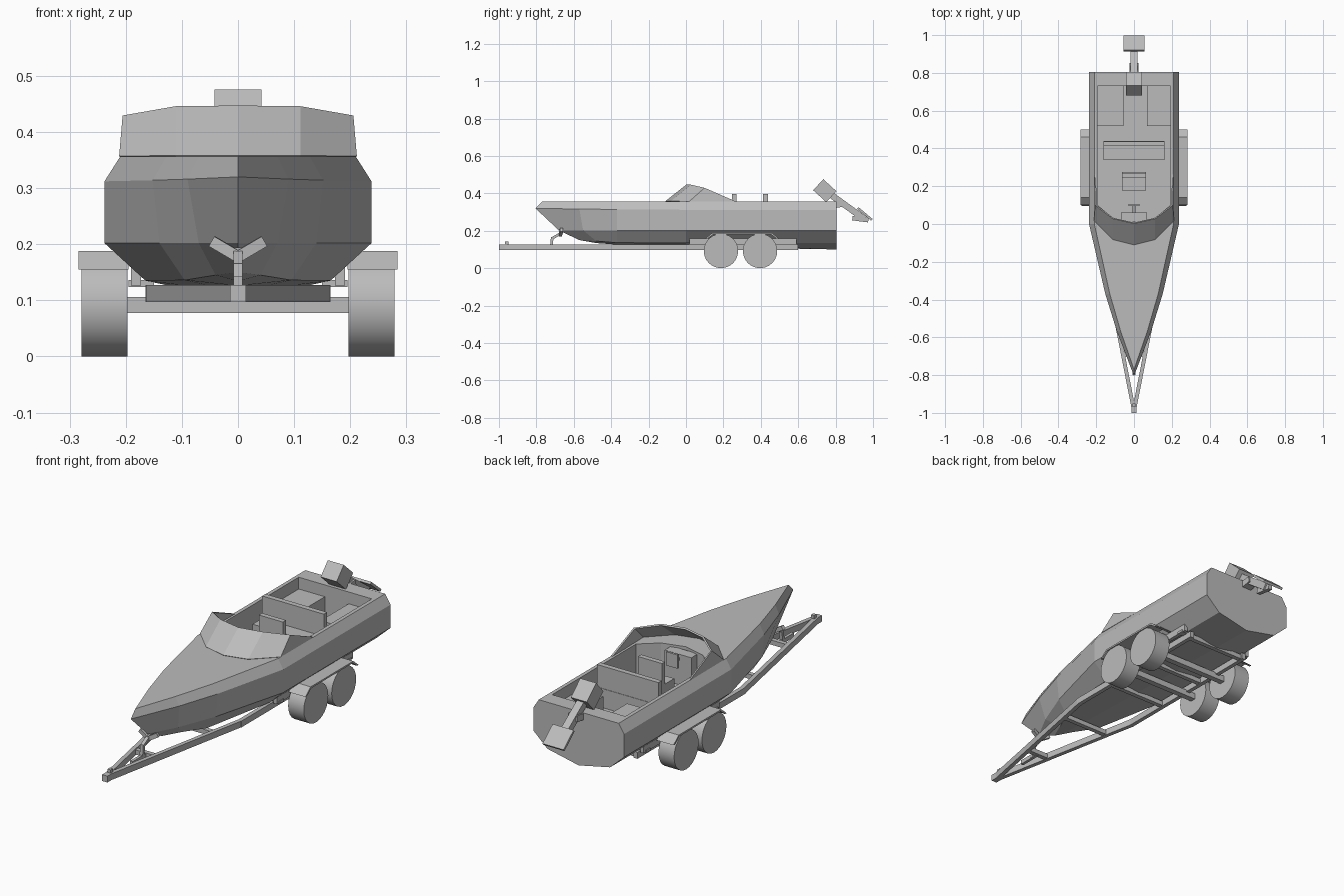
import bpy, bmesh, math
from mathutils import Vector

cube = bpy.data.objects.get("Cube")
if cube:
    bpy.data.objects.remove(cube, do_unlink=True)

grey = bpy.data.materials.new("plain_grey")
grey.use_nodes = True
grey.diffuse_color = (0.5, 0.5, 0.5, 1)
grey.node_tree.nodes["Principled BSDF"].inputs["Base Color"].default_value = (0.5, 0.5, 0.5, 1)


def finish(name, bm, mirror=False):
    """Turn a bmesh into an object, optionally mirrored and welded across x."""
    if mirror:
        geom = bm.verts[:] + bm.edges[:] + bm.faces[:]
        bmesh.ops.mirror(bm, geom=geom, axis='X', merge_dist=0.0005)
        bmesh.ops.remove_doubles(bm, verts=bm.verts[:], dist=0.0005)
    bmesh.ops.recalc_face_normals(bm, faces=bm.faces[:])
    mesh = bpy.data.meshes.new(name)
    bm.to_mesh(mesh)
    bm.free()
    mesh.materials.append(grey)
    ob = bpy.data.objects.new(name, mesh)
    bpy.context.collection.objects.link(ob)
    return ob


def beam(name, p, q, width, height):
    """Rectangular bar from p to q."""
    p, q = Vector(p), Vector(q)
    bm = bmesh.new()
    bmesh.ops.create_cube(bm, size=1)
    bmesh.ops.scale(bm, vec=(width, (q - p).length, height), verts=bm.verts[:])
    ob = finish(name, bm)
    ob.rotation_euler = (q - p).to_track_quat('Y', 'Z').to_euler()
    ob.location = (p + q) / 2
    return ob


def box(name, x, y, z):
    mid = (x[0] + x[1]) / 2
    h = (z[0] + z[1]) / 2
    return beam(name, (mid, y[0], h), (mid, y[1], h), x[1] - x[0], z[1] - z[0])


def prism(name, profile, x0, x1):
    """Side profile of (y, z) points pulled from x0 to x1."""
    bm = bmesh.new()
    face = bm.faces.new([bm.verts.new((x0, y, z)) for y, z in profile])
    new = bmesh.ops.extrude_face_region(bm, geom=[face])["geom"]
    moved = [v for v in new if isinstance(v, bmesh.types.BMVert)]
    bmesh.ops.translate(bm, vec=(x1 - x0, 0, 0), verts=moved)
    return finish(name, bm)


# Hull: lines from stern to bow, keel up to deck edge
lines = [
    [(0, .805, .10), (0, 0, .115), (0, -.37, .126), (0, -.48, .134), (0, -.57, .15)],
    [(.165, .805, .135), (.165, 0, .135), (.095, -.37, .136), (.04, -.48, .145), (0, -.57, .15)],
    [(.238, .805, .202), (.238, 0, .202), (.14, -.37, .202), (.07, -.55, .202), (0, -.68, .202)],
    [(.238, .805, .312), (.238, 0, .312), (.152, -.37, .314), (.09, -.57, .316), (0, -.805, .32)],
    [(.21, .805, .356), (.21, 0, .356), (.128, -.37, .356), (.07, -.57, .356), (0, -.77, .356)],
]
opening = [(0, .73), (.192, .73), (.192, .1), (.11, .03), (0, 0)]
deck_z, floor_z = .356, .2
bm = bmesh.new()
rows = [[bm.verts.new(p) for p in line] for line in lines]
for low, high in zip(rows, rows[1:]):
    for i in range(4):
        bm.faces.new((low[i], low[i + 1], high[i + 1], high[i]))
rim = [bm.verts.new((x, y, deck_z)) for x, y in opening]
foot = [bm.verts.new((x, y, floor_z)) for x, y in opening]
stern_top = bm.verts.new((0, .805, deck_z))
bm.faces.new([r[0] for r in rows] + [stern_top])
bm.faces.new([stern_top] + rows[-1] + rim[::-1])
for i in range(4):
    bm.faces.new((rim[i], rim[i + 1], foot[i + 1], foot[i]))
bm.faces.new(foot)
bmesh.ops.remove_doubles(bm, verts=bm.verts[:], dist=0.0005)
finish("hull", bm, mirror=True)

# Wraparound windshield
base = [(0, -.108, .355), (.11, -.08, .355), (.209, .02, .355), (.207, .26, .355)]
top = [(0, .005, .444), (.11, .03, .443), (.202, .1, .428), (.205, .262, .358)]
bm = bmesh.new()
b = [bm.verts.new(p) for p in base]
t = [bm.verts.new(p) for p in top]
for i in range(3):
    bm.faces.new((b[i], b[i + 1], t[i + 1], t[i]))
shield = finish("windshield", bm, mirror=True)
solid = shield.modifiers.new("thickness", 'SOLIDIFY')
solid.thickness = .008
solid.offset = 0

# Cockpit furniture
box("helm_seat", (-.063, .063), (.178, .275), (floor_z, .29))
box("helm_seat_back", (-.063, .063), (.246, .27), (.28, .396))
box("bench_seat", (-.162, .162), (.34, .44), (floor_z, .29))
box("bench_seat_back", (-.162, .162), (.413, .438), (.28, .396))
box("left_locker", (.07, .192), (.52, .73), (floor_z, .3))
box("right_locker", (-.192, -.055), (.52, .73), (floor_z, .3))
box("console", (-.07, .07), (.01, .06), (floor_z, .345))
beam("steering_column", (0, .05, .32), (0, .1, .335), .014, .014)
box("steering_wheel", (-.03, .03), (.096, .106), (.3, .365))

# Tilted outboard motor
beam("motor_cowl", (0, .707, .446), (0, .777, .382), .084, .08)
beam("motor_leg", (0, .75, .41), (0, .955, .262), .036, .034)
beam("motor_bracket", (0, .79, .335), (0, .85, .345), .05, .03)
beam("motor_plate", (0, .918, .322), (0, .994, .258), .11, .012)
beam("motor_skeg", (0, .89, .268), (0, .975, .257), .02, .025)

# Trailer frame, mirrored parts
for side, s in (("left", 1), ("right", -1)):
    beam(side + "_tongue_rail", (0, -.99, .112), (s * .155, -.2, .112), .02, .03)
    beam(side + "_main_rail", (s * .155, -.21, .112), (s * .155, .6, .112), .02, .03)
    beam(side + "_bunk", (s * .182, .02, .145), (s * .182, .59, .145), .018, .038)
    for y in (.05, .56):
        beam(side + "_bunk_support", (s * .15, y, .13), (s * .195, y, .13), .03, .012)
    fender = [(.1, .155), (.14, .188), (.46, .188), (.5, .155), (.488, .155), (.455, .18), (.145, .18), (.112, .155)]
    prism(side + "_fender", fender, s * .195, s * .284)
    beam(side + "_cradle_arm", (0, -.672, .178), (s * .046, -.665, .205), .016, .02)
    for end, y in (("front", .187), ("rear", .396)):
        bm = bmesh.new()
        bmesh.ops.create_cone(bm, cap_ends=True, segments=24, radius1=.092, radius2=.092, depth=.082)
        wheel = finish(side + "_" + end + "_wheel", bm)
        wheel.rotation_euler.y = math.pi / 2
        wheel.location = (s * .238, y, .092)
        for o in bpy.context.selected_objects:
            o.select_set(False)
        wheel.select_set(True)
        bpy.context.view_layer.objects.active = wheel
        bpy.ops.object.shade_smooth_by_angle(angle=math.radians(35))

# Axles, cross members, winch post and coupler
for end, y in (("front", .187), ("rear", .396)):
    box(end + "_axle", (-.2, .2), (y - .014, y + .014), (.077, .106))
for y, half in ((-.69, .06), (-.35, .12), (.02, .155), (.29, .155), (.58, .155)):
    box("cross_member", (-half, half), (y - .011, y + .011), (.099, .121))
beam("winch_beam", (0, -.8, .108), (0, -.69, .108), .014, .02)
beam("winch_post", (0, -.722, .1), (0, -.715, .165), .016, .014)
beam("winch_arm", (0, -.718, .158), (0, -.665, .188), .016, .014)
box("coupler", (-.014, .014), (-1.0, -.94), (.097, .127))
box("coupler_latch", (-.008, .008), (-.968, -.95), (.125, .143))
